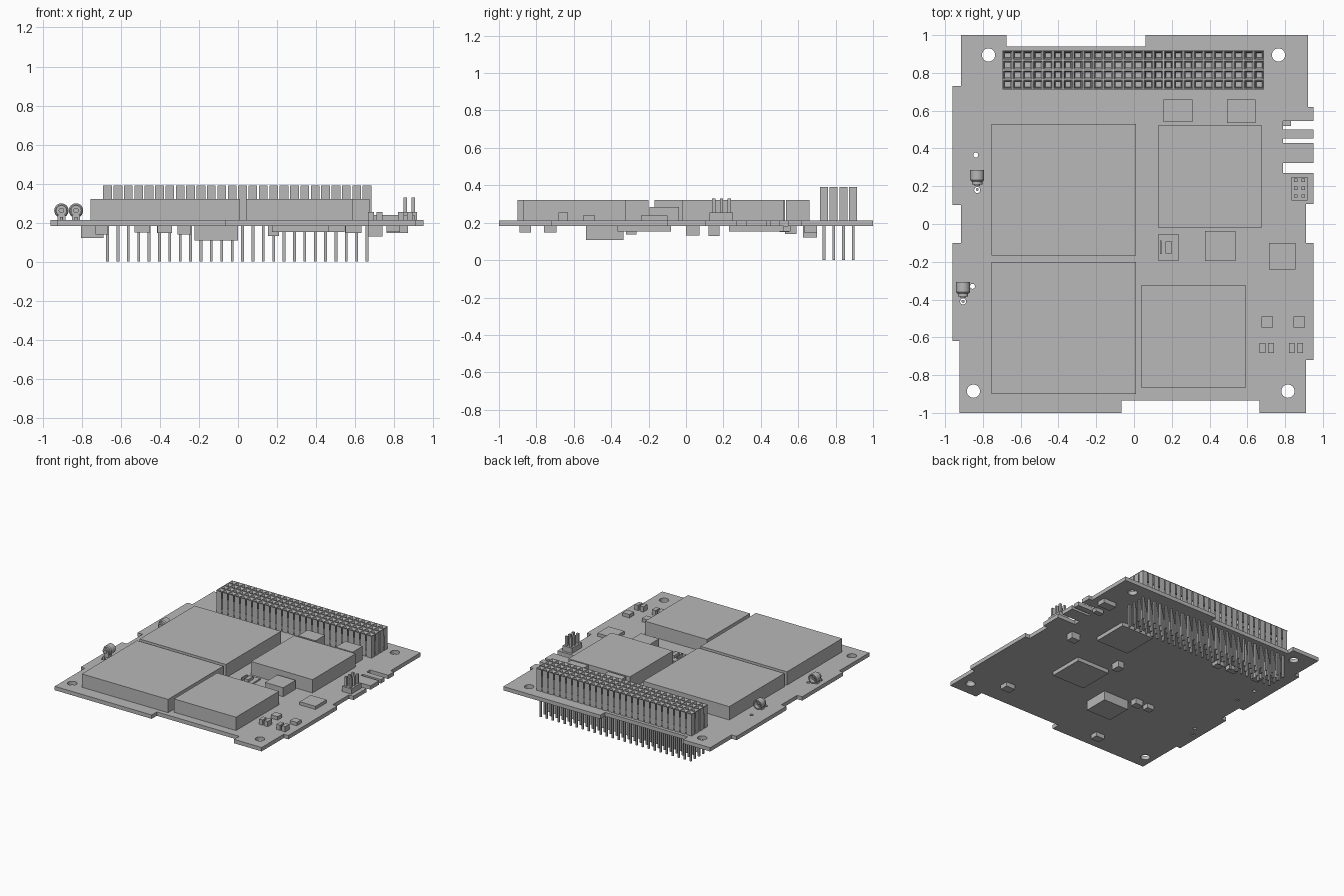
import bpy
import bmesh
from math import cos, sin, pi, radians
from mathutils import Matrix, Vector

cube = bpy.data.objects.get("Cube")
if cube:
    bpy.data.objects.remove(cube)

BOTTOM, TOP = 0.182, 0.213

grey = bpy.data.materials.new("plain grey")
grey.use_nodes = True
grey.diffuse_color = (0.48, 0.48, 0.48, 1)
grey.node_tree.nodes["Principled BSDF"].inputs["Base Color"].default_value = grey.diffuse_color


def add_object(name, mesh):
    mesh.materials.clear()
    mesh.materials.append(grey)
    obj = bpy.data.objects.new(name, mesh)
    bpy.context.collection.objects.link(obj)
    return obj


def finish(name, bm):
    bmesh.ops.recalc_face_normals(bm, faces=bm.faces)
    mesh = bpy.data.meshes.new(name)
    bm.to_mesh(mesh)
    bm.free()
    return add_object(name, mesh)


def add_box(bm, x0, x1, y0, y1, z0, z1):
    centre = Vector((x0 + x1, y0 + y1, z0 + z1)) / 2
    size = Matrix.Diagonal((x1 - x0, y1 - y0, z1 - z0, 1))
    bmesh.ops.create_cube(bm, size=1, matrix=Matrix.Translation(centre) @ size)


def box(name, *bounds):
    bm = bmesh.new()
    add_box(bm, *bounds)
    return finish(name, bm)


def pins(name, xs, ys, half, z0, z1):
    bm = bmesh.new()
    for x in xs:
        for y in ys:
            add_box(bm, x - half, x + half, y - half, y + half, z0, z1)
    return finish(name, bm)


def lathe(name, profile, matrix, steps=24):
    """Spin (radius, height) points round the local z axis."""
    bm = bmesh.new()
    verts = [bm.verts.new((r, 0, h)) for r, h in profile]
    edges = [bm.edges.new(pair) for pair in zip(verts, verts[1:])]
    bmesh.ops.spin(bm, geom=verts + edges, cent=(0, 0, 0), axis=(0, 0, 1),
                   angle=2 * pi, steps=steps)
    bmesh.ops.remove_doubles(bm, verts=bm.verts, dist=0.0001)
    bmesh.ops.transform(bm, matrix=matrix, verts=bm.verts)
    obj = finish(name, bm)
    bpy.ops.object.select_all(action="DESELECT")
    obj.select_set(True)
    bpy.context.view_layer.objects.active = obj
    bpy.ops.object.shade_smooth_by_angle(angle=radians(35))
    return obj


# Circuit board: notched outline with drilled holes, extruded
outline = [
    (-.915, 1), (-.675, 1), (-.675, .94), (.06, .94), (.06, 1), (.92, 1),
    (.92, .62), (.95, .62), (.95, .545), (.79, .545), (.79, .5), (.95, .5),
    (.95, .453), (.79, .453), (.79, .43), (.95, .43), (.95, .322), (.79, .322),
    (.79, .27), (.95, .27), (.95, .105), (.91, .105), (.91, -.1), (.95, -.1),
    (.95, -.72), (.91, -.72), (.91, -1), (.665, -1), (.665, -.935),
    (-.065, -.935), (-.065, -1), (-.925, -1), (-.925, -.62), (-.96, -.62),
    (-.96, -.1), (-.915, -.1), (-.915, .1), (-.96, .1), (-.96, .73), (-.915, .73)]
holes = [(-.77, .895, .035), (.765, .895, .035), (-.85, -.885, .035),
         (.815, -.885, .035), (-.838, .365, .013), (-.855, -.33, .013),
         (-.83, .18, .016), (-.905, -.41, .016)]
curve = bpy.data.curves.new("board_outline", "CURVE")
curve.dimensions = "2D"
curve.fill_mode = "BOTH"
curve.extrude = (TOP - BOTTOM) / 2


def add_loop(points):
    spline = curve.splines.new("POLY")
    spline.points.add(len(points) - 1)
    for point, (x, y) in zip(spline.points, points):
        point.co = (x, y, 0, 1)
    spline.use_cyclic_u = True
    spline.use_smooth = False


add_loop(outline)
for x, y, r in holes:
    add_loop([(x + r * cos(a * pi / 12), y + r * sin(a * pi / 12)) for a in range(24)])
temp = bpy.data.objects.new("board_outline", curve)
bpy.context.collection.objects.link(temp)
bpy.context.view_layer.update()
mesh = bpy.data.meshes.new_from_object(
    temp.evaluated_get(bpy.context.evaluated_depsgraph_get()))
bpy.data.objects.remove(temp)
board = add_object("circuit_board", mesh)
board.location.z = (TOP + BOTTOM) / 2

# Parts on the upper side: x range, y range, top height
upper = {
    "large_module_back": (-.755, .01, -.168, .53, .32),
    "large_module_front": (-.755, .01, -.9, -.2, .32),
    "medium_module_front": (.04, .59, -.868, -.322, .32),
    "medium_module_back": (.13, .675, -.02, .525, .32),
    "tall_block_left": (.155, .31, .54, .66, .32),
    "tall_block_right": (.492, .643, .535, .66, .32),
    "square_block": (.375, .537, -.195, -.037, .285),
    "flat_chip": (.715, .855, -.24, -.1, .238),
    "switch_base": (.13, .235, -.195, -.052, .224),
    "switch_slider": (.168, .2, -.156, -.092, .245),
    "switch_strip": (.138, .145, -.16, -.088, .245),
    "pin_header_base": (.835, .918, .125, .25, .255)}
for name, (x0, x1, y0, y1, z) in upper.items():
    box(name, x0, x1, y0, y1, TOP, z)
for x in (.675, .845):
    box("small_square_part", x, x + .06, -.548, -.49, TOP, .24)
for x in (.665, .71, .82, .865):
    box("small_tall_part", x, x + .031, -.682, -.63, TOP, .255)
pins("pin_header_pins", (.857, .897), (.148, .19, .232), .009, TOP, .33)

# Parts on the underside: x range, y range, lowest height
lower = {
    "under_chip_back": (.255, .545, .23, .52, .152),
    "under_chip_middle": (.175, .465, -.365, -.08, .152),
    "under_thick_chip": (-.222, 0, -.535, -.335, .108),
    "under_part_right": (.667, .74, .12, .18, .13),
    "under_part_centre": (.155, .21, 0, .072, .132),
    "under_part_front_right": (.55, .632, -.76, -.692, .148),
    "under_part_front_left": (-.412, -.337, -.89, -.828, .148),
    "under_part_beside_chip": (-.31, -.24, -.32, -.265, .138),
    "under_part_outer": (-.415, -.355, -.32, -.27, .146),
    "under_part_corner": (.76, .872, .63, .7, .147),
    "under_part_slots": (.76, .83, .52, .56, .152),
    "under_part_back_inner": (-.4, -.34, .48, .54, .152),
    "under_part_back_middle": (-.53, -.45, .5, .55, .15),
    "under_part_back_outer": (-.73, -.665, .53, .59, .14),
    "under_part_back_end": (-.805, -.69, .625, .7, .122)}
for name, (x0, x1, y0, y1, z) in lower.items():
    box(name, x0, x1, y0, y1, z, BOTTOM)

# Stacking connector: two housings, each with two rows of funnel sockets
COLUMNS, LEFT, RIGHT = 26, -.695, .688
for name, y in (("connector_housing_front", .7635), ("connector_housing_back", .8675)):
    bm = bmesh.new()
    place = Matrix.Translation(((LEFT + RIGHT) / 2, y, .39))
    scale = Matrix.Diagonal((RIGHT - LEFT, .103, 1, 1))
    bmesh.ops.create_grid(bm, x_segments=COLUMNS, y_segments=2, size=.5,
                          matrix=place @ scale)
    sockets = list(bm.faces)
    rim = [e for e in bm.edges if e.is_boundary]
    for thickness, depth in ((.006, 0), (.01, .012), (.002, .05)):
        bmesh.ops.inset_individual(bm, faces=sockets, thickness=thickness)
        for face in sockets:
            for v in face.verts:
                v.co.z -= depth
    skirt = bmesh.ops.extrude_edge_only(bm, edges=rim)["geom"]
    for v in skirt:
        if isinstance(v, bmesh.types.BMVert):
            v.co.z = TOP
    bmesh.ops.edgeloop_fill(bm, edges=[e for e in bm.edges if e.is_boundary])
    finish(name, bm)

pitch = (RIGHT - LEFT) / COLUMNS
pins("connector_pins", [LEFT + pitch * (i + .5) for i in range(COLUMNS)],
     [.738 + .052 * i for i in range(4)], .007, 0, TOP)

# Coaxial sockets: hollow barrel lying along y, with a foot and a bent lead
barrel = [(0, -.085), (.014, -.085), (.014, -.075), (.027, -.075), (.027, -.06),
          (.03, -.06), (.037, -.052), (.037, 0), (.028, 0), (.028, -.04),
          (.008, -.04), (.008, -.008), (0, -.008)]
for x, y in ((-.83, .285), (-.905, -.308)):
    along_y = Matrix.Translation((x, y, .262)) @ Matrix.Rotation(-pi / 2, 4, "X")
    lathe("coaxial_socket", barrel, along_y)
    box("coaxial_foot", x - .02, x + .02, y - .07, y - .03, TOP, .24)
    lathe("coaxial_lead", [(0, BOTTOM), (.008, BOTTOM), (.008, .23), (0, .23)],
          Matrix.Translation((x, y - .102, 0)), 12)
